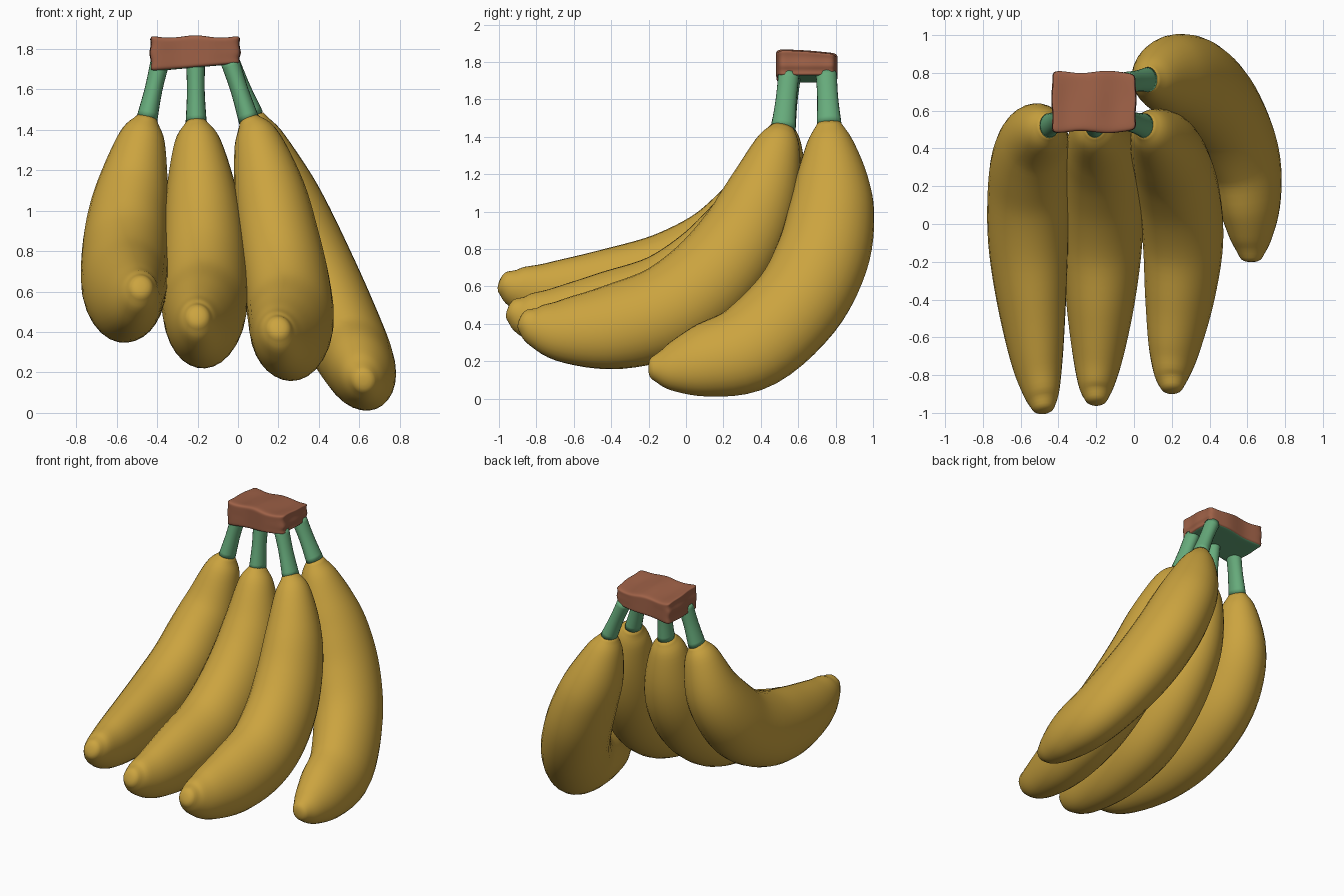
import bpy, bmesh, math
from mathutils import Vector

if "Cube" in bpy.data.objects:
    bpy.data.objects.remove(bpy.data.objects["Cube"])


def material(name, rgb):
    m = bpy.data.materials.new(name)
    m.diffuse_color = (*rgb, 1)
    m.use_nodes = True
    m.node_tree.nodes["Principled BSDF"].inputs["Base Color"].default_value = m.diffuse_color
    return m


YELLOW = material("ripe_yellow", (0.60, 0.37, 0.05))
GREEN = material("stem_green", (0.135, 0.41, 0.20))
BROWN = material("crown_brown", (0.34, 0.118, 0.062))


def spline(rows, steps):
    """Catmull-Rom through rows of numbers."""
    v = [Vector(r) for r in rows]
    v = [2 * v[0] - v[1]] + v + [2 * v[-1] - v[-2]]
    out = []
    for i in range(1, len(v) - 2):
        a, b, c, d = v[i - 1:i + 3]
        for k in range(steps):
            t = k / steps
            out.append(0.5 * (2 * b + (c - a) * t + (2 * a - 5 * b + 4 * c - d) * t * t
                              + (3 * b - a - 3 * c + d) * t ** 3))
    out.append(v[-2])
    return out


def finish(name, bm, mats):
    bmesh.ops.recalc_face_normals(bm, faces=bm.faces)
    for f in bm.faces:
        f.smooth = True
    me = bpy.data.meshes.new(name)
    bm.to_mesh(me)
    bm.free()
    for m in mats:
        me.materials.append(m)
    ob = bpy.data.objects.new(name, me)
    bpy.context.collection.objects.link(ob)
    return ob


def tube(name, path, across, deep, side, mat, steps=5, sides=28, cap=()):
    """Elliptical tube along a smooth path; 'side' is the bend plane's normal."""
    pts = spline(path, steps)
    rad = spline(list(zip(across, deep)), steps)
    n = len(pts)
    tangents = [(pts[min(i + 1, n - 1)] - pts[max(i - 1, 0)]).normalized() for i in range(n)]
    # rounded end: shrinking rings past the last point
    end, end_r, end_t = pts[-1], rad[-1], tangents[-1]
    for offset, scale in cap:
        pts.append(end + end_t * offset)
        rad.append(end_r * scale)
        tangents.append(end_t)
    bm = bmesh.new()
    rings = []
    for p, r, t in zip(pts, rad, tangents):
        u = (side - side.dot(t) * t).normalized()
        w = t.cross(u)
        angles = [2 * math.pi * k / sides for k in range(sides)]
        rings.append([bm.verts.new(p + u * r[0] * math.cos(a) + w * r[1] * math.sin(a))
                      for a in angles])
    for r0, r1 in zip(rings, rings[1:]):
        for k in range(sides):
            j = (k + 1) % sides
            bm.faces.new((r0[k], r0[j], r1[j], r1[k]))
    bm.faces.new(rings[0])
    bm.faces.new(rings[-1])
    return finish(name, bm, [mat])


# Shared fruit thickness, neck to tip: across and along the bend plane
ACROSS = [.050, .115, .176, .202, .213, .210, .182, .138, .096, .060]
DEEP = [.062, .124, .196, .233, .250, .250, .232, .178, .120, .066]
TIP = [(.012, .86), (.021, .62), (.026, .3)]

# Centre lines, neck to tip, and where each stem meets the crown
FRUITS = {
    "left": ((-.385, .56, 1.74), [
        (-.45, .52, 1.46), (-.475, .50, 1.36), (-.52, .445, 1.12), (-.55, .33, .93),
        (-.560, .16, .765), (-.560, -.10, .638), (-.543, -.40, .575), (-.515, -.71, .56),
        (-.49, -.89, .59), (-.48, -.972, .62)]),
    "middle": ((-.21, .56, 1.74), [
        (-.207, .52, 1.44), (-.20, .49, 1.34), (-.182, .42, 1.09), (-.170, .31, .88),
        (-.165, .13, .68), (-.167, -.11, .525), (-.178, -.41, .45), (-.19, -.68, .425),
        (-.20, -.85, .447), (-.20, -.928, .475)]),
    "right": ((-.04, .55, 1.74), [
        (.055, .52, 1.45), (.095, .49, 1.35), (.155, .41, 1.10), (.20, .30, .86),
        (.24, .13, .64), (.260, -.10, .47), (.243, -.38, .385), (.215, -.64, .365),
        (.20, -.79, .388), (.20, -.865, .418)]),
    "back": ((-.04, .75, 1.74), [
        (.075, .765, 1.475), (.10, .77, 1.37), (.165, .78, 1.17), (.245, .775, .98),
        (.345, .725, .75), (.46, .595, .505), (.575, .355, .282), (.612, .11, .205),
        (.62, -.07, .168), (.62, -.175, .162)]),
}

for name, (top, path) in FRUITS.items():
    a, m, e = Vector(path[0]), Vector(path[5]), Vector(path[-1])
    normal = (e - a).cross(m - a).normalized()
    across, deep = ACROSS[:], DEEP[:]
    if name == "back":  # this fruit stays plumper towards its tip
        across[6:9], deep[6:9] = [.188, .160, .110], [.242, .205, .136]
    tube(name + "_banana", path, across, deep, normal, YELLOW, cap=TIP)
    # stem runs from the crown into the fruit's neck, flaring slightly
    t = Vector(top)
    tube(name + "_stem", [t, t.lerp(a, .5), a + Vector((0, 0, -.005))],
         [.047, .044, .052], [.056, .056, .066], Vector((1, 0, 0)), GREEN, sides=20)

# Crown: lumpy rounded block with a green underside
bm = bmesh.new()
bmesh.ops.create_cube(bm, size=1)
bmesh.ops.subdivide_edges(bm, edges=bm.edges[:], cuts=5, use_grid_fill=True)
bm.normal_update()
for f in bm.faces:
    f.material_index = 1 if f.normal.z < -.5 else 0
for v in bm.verts:
    x, y, z = v.co
    lump = math.cos(2 * math.pi * x / .56) * (.75 + .25 * math.cos(5 * y))
    lift = .017 * lump - .022 * y if z > 0 else .04 * x
    v.co = (-.212 + x * .44 + .010 * x * math.sin(11 * y + 1) + .012 * x * math.cos(12 * z),
            .646 + y * .318 + .020 * y * math.sin(10 * x),
            1.78 + z * .145 + lift * abs(2 * z))
crown = finish("crown", bm, [BROWN, GREEN])
sub = crown.modifiers.new("round", "SUBSURF")
sub.levels = sub.render_levels = 2
